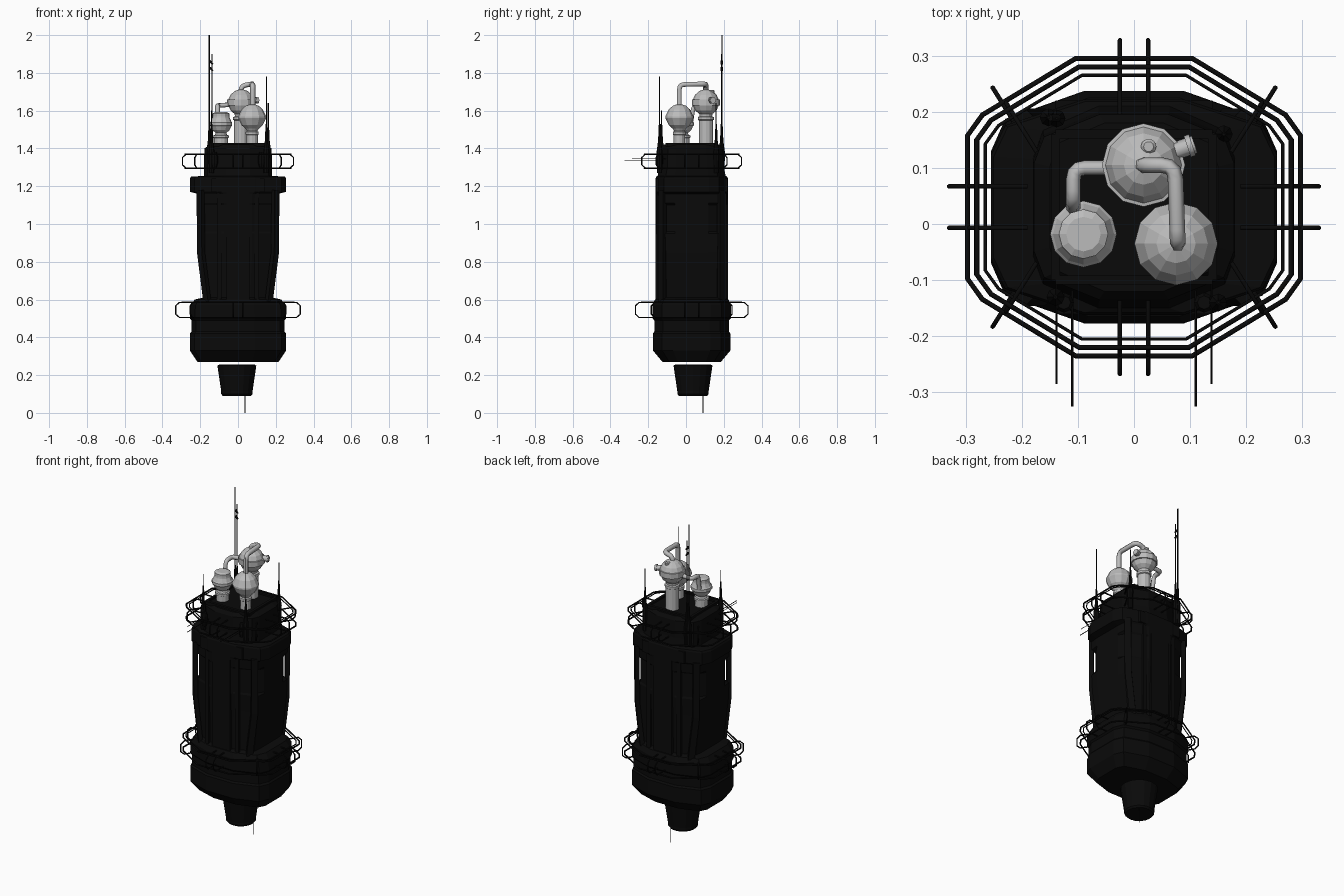
import bpy, bmesh, math
from mathutils import Vector

cube = bpy.data.objects.get("Cube")
if cube:
    bpy.data.objects.remove(cube, do_unlink=True)

YC = 0.03  # hull axis in y


def material(name, value):
    m = bpy.data.materials.new(name)
    m.use_nodes = True
    colour = (value, value, value, 1)
    m.diffuse_color = colour
    m.node_tree.nodes["Principled BSDF"].inputs["Base Color"].default_value = colour
    return m


BLACK = material("matte black", 0.003)
GREY = material("light grey", 0.5)


def loft(name, loops, mat):
    """Skin a stack of equal-length point loops and cap both ends."""
    bm = bmesh.new()
    rows = [[bm.verts.new(p) for p in loop] for loop in loops]
    n = len(rows[0])
    for a, b in zip(rows, rows[1:]):
        for i in range(n):
            j = (i + 1) % n
            bm.faces.new((a[i], a[j], b[j], b[i]))
    bm.faces.new(rows[0][::-1])
    bm.faces.new(rows[-1])
    bmesh.ops.recalc_face_normals(bm, faces=bm.faces)
    mesh = bpy.data.meshes.new(name)
    bm.to_mesh(mesh)
    bm.free()
    mesh.materials.append(mat)
    ob = bpy.data.objects.new(name, mesh)
    bpy.context.collection.objects.link(ob)
    return ob


def plan(z, hx, hy, k=0.9, ky=0.76):
    """Twelve-sided stretched outline at height z."""
    q = [(hx, 0.48 * hy), (k * hx, ky * hy), (0.35 * hx, hy)]
    half = q + [(-x, y) for x, y in reversed(q)]
    pts = half + [(-x, -y) for x, y in half]
    return [(x, y + YC, z) for x, y in pts]


def lathe(name, profile, centre, mat, sides=12):
    cx, cy = centre
    loops = []
    for r, z in profile:
        angles = [2 * math.pi * i / sides for i in range(sides)]
        loops.append([(cx + r * math.cos(a), cy + r * math.sin(a), z) for a in angles])
    return loft(name, loops, mat)


def tube(name, points, radius, mat, cyclic=False):
    cu = bpy.data.curves.new(name, "CURVE")
    cu.dimensions = "3D"
    cu.bevel_depth = radius
    cu.bevel_resolution = 1
    cu.use_fill_caps = True
    sp = cu.splines.new("POLY")
    sp.points.add(len(points) - 1)
    for p, co in zip(sp.points, points):
        p.co = (*co, 1)
    sp.use_cyclic_u = cyclic
    cu.materials.append(mat)
    ob = bpy.data.objects.new(name, cu)
    bpy.context.collection.objects.link(ob)
    return ob


def rounded(points, r, steps=3):
    """Round the inner corners of a pipe path."""
    pts = [Vector(p) for p in points]
    out = [pts[0]]
    for a, b, c in zip(pts, pts[1:], pts[2:]):
        s, e = b + (a - b).normalized() * r, b + (c - b).normalized() * r
        for i in range(steps + 1):
            t = i / steps
            out.append(s.lerp(b, t).lerp(b.lerp(e, t), t))
    return out + [pts[-1]]


def box(name, x, y, z, mat=BLACK):
    """Axis-aligned box from (low, high) pairs."""
    return loft(name, [[(x[0], y[0], h), (x[1], y[0], h), (x[1], y[1], h), (x[0], y[1], h)] for h in z], mat)


# Main hull: ringed base, tapered waist, shoulder collar and neck
hull = [
    (0.27, 0.215, 0.155), (0.33, 0.255, 0.205), (0.42, 0.255, 0.205), (0.43, 0.247, 0.198),
    (0.49, 0.247, 0.198), (0.50, 0.255, 0.207), (0.57, 0.25, 0.207), (0.60, 0.23, 0.195),
    (0.61, 0.185, 0.175, 0.97), (0.85, 0.213, 0.18, 0.97), (0.95, 0.215, 0.185, 0.97),
    (0.96, 0.215, 0.185, 0.85), (1.10, 0.215, 0.185, 0.85), (1.11, 0.215, 0.187, 0.97),
    (1.16, 0.215, 0.19, 0.97), (1.17, 0.255, 0.192), (1.24, 0.255, 0.192), (1.25, 0.25, 0.188),
    (1.255, 0.18, 0.18), (1.30, 0.18, 0.17), (1.40, 0.178, 0.165), (1.42, 0.15, 0.15),
]
loft("hull", [plan(*s) for s in hull], BLACK)

# Corner pillars standing just off the waist
for sx in (-1, 1):
    for sy in (-1, 1):
        loops = []
        for z, x in ((0.59, 0.163), (0.85, 0.196), (1.18, 0.198)):
            c = Vector((sx * x, YC + sy * 0.155, z))
            d, t = Vector((sx, sy, 0)).normalized() * 0.012, Vector((-sy, sx, 0)).normalized() * 0.018
            loops.append([c + d + t, c - d + t, c - d - t, c + d - t])
        loft("corner_pillar", loops, BLACK)

# Long front and back panels with ribs
for sy in (-1, 1):
    def strip(name, x0, x1, z0, z1, depth):
        y = YC + sy * 0.17
        box(name, (x0, x1), sorted((y, y + sy * depth)), (z0, z1))
    strip("waist_panel", -0.06, 0.06, 0.6, 1.2, 0.022)
    for sx in (-1, 1):
        strip("waist_rib", sx * 0.1 - 0.012, sx * 0.1 + 0.012, 0.6, 1.17, 0.014)
        strip("collar_pad", sx * 0.1 - 0.04, sx * 0.1 + 0.04, 1.17, 1.24, 0.02)

# Deck frame on top
for s in (-1, 1):
    box("deck_frame_side", (s * 0.14 - 0.008, s * 0.14 + 0.008), (YC - 0.13, YC + 0.13), (1.41, 1.43))
    box("deck_frame_end", (-0.14, 0.14), (YC + s * 0.13 - 0.008, YC + s * 0.13 + 0.008), (1.41, 1.43))

# Exhaust nozzle and the probe beneath it
lathe("nozzle", [(0.095, 0.255), (0.103, 0.25), (0.083, 0.115), (0.083, 0.1), (0.075, 0.09)], (-0.006, 0.037), BLACK, 16)
tube("probe", [(0.038, 0.09, 0.12), (0.038, 0.09, 0)], 0.0025, BLACK)


# Guard rails and their hexagonal brackets
def bracket(x, y, dx, dy, reach, z0, z1):
    d = Vector((dx, dy, 0)).normalized()
    base = Vector((x, y + YC, 0))
    shape = [(-0.09, z0), (reach - 0.02, z0), (reach, z0 + 0.018), (reach, z1 - 0.018), (reach - 0.02, z1), (-0.09, z1)]
    tube("rail_bracket", [base + d * r + Vector((0, 0, z)) for r, z in shape], 0.004, BLACK)


for z0, z1, hx, hy, reach in ((0.505, 0.585, 0.297, 0.265, 0.033), (1.295, 1.37, 0.28, 0.25, 0.014)):
    for z in (z0, z1):
        tube("guard_rail", plan(z, hx, hy, 0.91, 0.62), 0.0045, BLACK, True)
    tube("inner_guard_rail", plan(z1, hx - 0.015, hy - 0.015, 0.91, 0.62), 0.003, BLACK, True)
    for s in (-1, 1):
        for t in (-1, 1):
            bracket(s * hx, t * 0.037, s, 0, reach, z0, z1)
            bracket(t * 0.025, s * hy, 0, s, reach, z0, z1)
            bracket(s * hx * 0.79, t * hy * 0.70, s * 0.5, t * 0.8, reach, z0, z1)


# Tanks: stem, collar, faceted ball with a raised band
def tank(name, centre, z, r, stem, band, neck=0):
    prof = [(stem, 1.41), (stem, z - r * 1.35), (stem * 1.15, z - r * 1.3), (stem * 1.15, z - r * 1.1), (stem * 0.9, z - r * 1.05)]
    for a in (-60, -36, -14):
        prof.append((r * math.cos(math.radians(a)), z + r * math.sin(math.radians(a))))
    prof += [(r * 1.06, z - band), (r * 1.06, z + band)]
    for a in (14, 36, 60, 80):
        prof.append((r * math.cos(math.radians(a)), z + r * math.sin(math.radians(a))))
    if neck:
        prof = prof[:-2] + [(neck, z + r * 0.75), (neck, z + r), (neck * 0.7, z + r * 1.12)]
    lathe(name, prof, centre, GREY)


tank("large_tank", (0.017, 0.105), 1.643, 0.07, 0.037, 0.016)
tank("medium_tank", (0.075, -0.035), 1.565, 0.07, 0.03, 0.004)
tank("small_tank", (-0.09, -0.018), 1.53, 0.056, 0.036, 0.008, 0.044)

# Pipes and fittings between the tanks
over = [(0.078, -0.035, 1.6), (0.078, -0.035, 1.738), (0.073, 0.105, 1.742), (0.015, 0.105, 1.73), (0.015, 0.105, 1.69)]
tube("tall_pipe", rounded(over, 0.025), 0.014, GREY)
side = [(-0.108, 0.025, 1.53), (-0.108, 0.04, 1.625), (-0.108, 0.1, 1.627), (-0.04, 0.1, 1.632)]
tube("low_pipe", rounded(side, 0.02), 0.013, GREY)
tube("side_port", [(0.06, 0.125, 1.655), (0.108, 0.142, 1.655)], 0.016, GREY)
tube("side_port_rim", [(0.095, 0.138, 1.655), (0.104, 0.141, 1.655)], 0.02, GREY)
lathe("top_port", [(0.014, 1.68), (0.014, 1.705), (0.009, 1.71)], (0.026, 0.138), GREY, 10)

# Masts with tapered feet
masts = [(-0.152, 0.19, 2.0, 0.003), (-0.138, 0.188, 1.9, 0.0025), (0.15, -0.14, 1.78, 0.0025),
         (0.16, 0.16, 1.64, 0.003), (-0.14, -0.13, 1.6, 0.002)]
for x, y, top, r in masts:
    lathe("mast_foot", [(0.014, 1.27), (0.016, 1.38), (0.008, 1.44), (0.004, 1.53)], (x, y), BLACK, 8)
    tube("mast", [(x, y, 1.4), (x, y, top)], r, BLACK)
for z in (1.81, 1.845):
    tube("mast_flag", [(-0.149, 0.189, z + 0.02), (-0.134, 0.189, z)], 0.006, BLACK)

# Thin forward feelers
for s in (-1, 1):
    tube("long_feeler", [(s * 0.11, -0.1, 1.335), (s * 0.11, -0.325, 1.335)], 0.002, BLACK)
    tube("short_feeler", [(s * 0.138, -0.1, 1.345), (s * 0.138, -0.285, 1.345)], 0.0015, BLACK)
    lathe("feeler_mount", [(0.012, 1.3), (0.018, 1.32), (0.018, 1.36), (0.012, 1.38)], (s * 0.125, -0.14), BLACK, 8)
